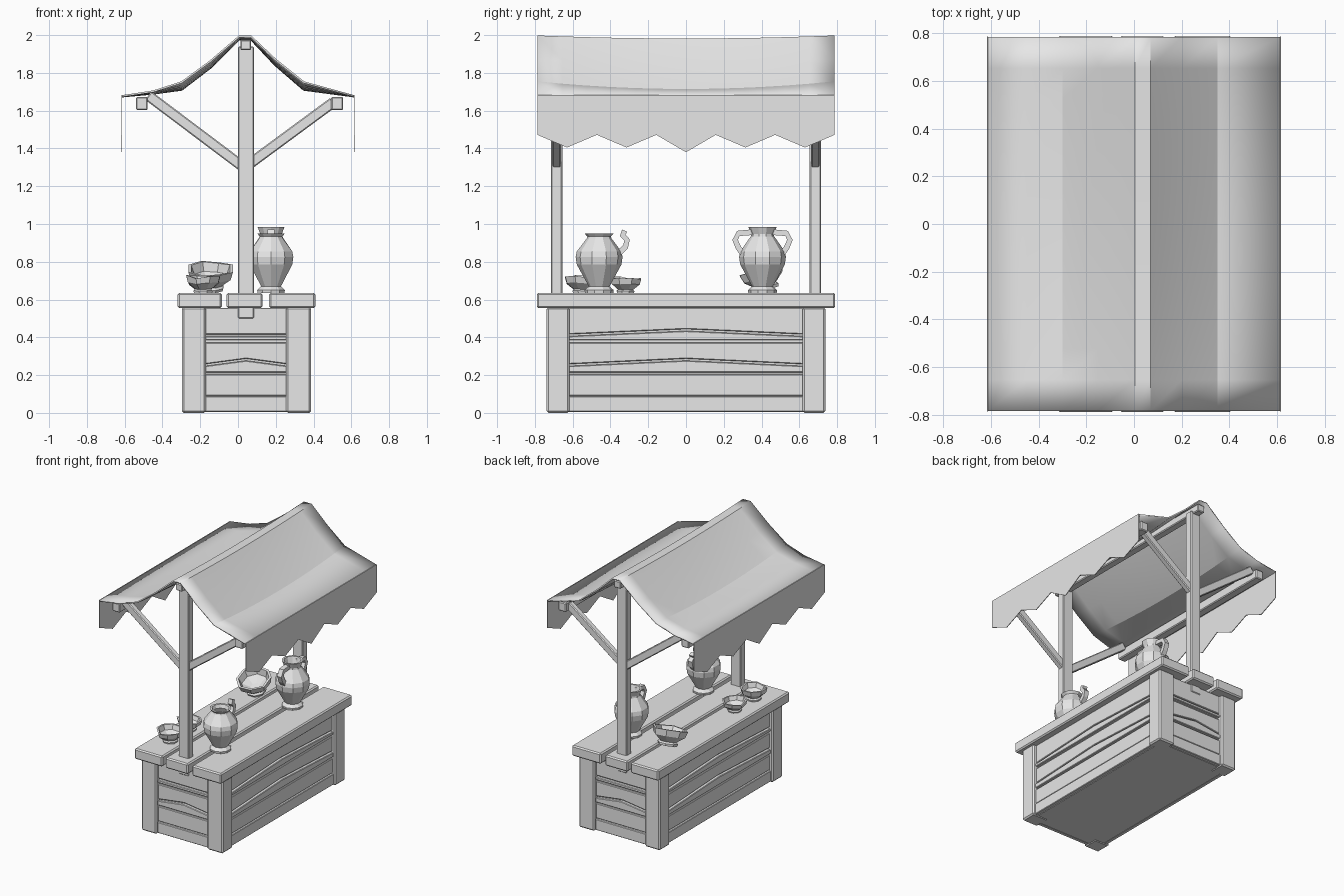
import bpy, bmesh, math, random
from mathutils import Vector, Matrix

random.seed(4)
if "Cube" in bpy.data.objects:
    bpy.data.objects.remove(bpy.data.objects["Cube"], do_unlink=True)

grey = bpy.data.materials.new("plain_grey")
grey.use_nodes = True
grey.diffuse_color = (0.8, 0.8, 0.8, 1)
grey.node_tree.nodes["Principled BSDF"].inputs["Base Color"].default_value = (0.8, 0.8, 0.8, 1)


def finish(bm, name, bevel=0, smooth=None):
    bmesh.ops.recalc_face_normals(bm, faces=bm.faces)
    mesh = bpy.data.meshes.new(name)
    bm.to_mesh(mesh)
    bm.free()
    mesh.materials.append(grey)
    ob = bpy.data.objects.new(name, mesh)
    bpy.context.collection.objects.link(ob)
    if bevel:
        mod = ob.modifiers.new("worn_edges", "BEVEL")
        mod.width = bevel
        mod.segments = 1
    if smooth:
        bpy.ops.object.select_all(action="DESELECT")
        ob.select_set(True)
        bpy.context.view_layer.objects.active = ob
        bpy.ops.object.shade_smooth_by_angle(angle=math.radians(smooth))
    return ob


def box(name, x, y, z, bevel=0.006):
    bm = bmesh.new()
    bmesh.ops.create_cube(bm, size=1)
    for v in bm.verts:
        v.co = [(a + b) / 2 + c * (b - a) for (a, b), c in zip((x, y, z), v.co)]
    return finish(bm, name, bevel)


def prism(name, points, push, bevel=0.0):
    """Outline extruded along a vector."""
    bm = bmesh.new()
    face = bm.faces.new([bm.verts.new(p) for p in points])
    out = bmesh.ops.extrude_face_region(bm, geom=[face])
    verts = [g for g in out["geom"] if isinstance(g, bmesh.types.BMVert)]
    bmesh.ops.translate(bm, vec=Vector(push), verts=verts)
    return finish(bm, name, bevel)


# Counter top planks
for name, x in (("right", (-0.32, -0.085)), ("middle", (-0.06, 0.13)), ("left", (0.165, 0.41))):
    box("counter_plank_" + name, x, (-0.79, 0.79), (0.555, 0.635), 0.009)

# Corner legs and inner body
for x in ((-0.297, -0.17), (0.255, 0.387)):
    for y in ((-0.738, -0.617), (0.617, 0.738)):
        box("corner_leg", x, y, (0, 0.56), 0.01)
box("stall_body", (-0.25, 0.34), (-0.69, 0.69), (0.005, 0.556), 0)

# Wall boards: bottom at ends, bottom in middle, top at ends, top in middle, thickness
boards = (
    (0.005, 0.005, 0.088, 0.088, 0.03),
    (0.092, 0.092, 0.205, 0.205, 0.022),
    (0.215, 0.215, 0.248, 0.277, 0.027),
    (0.258, 0.287, 0.372, 0.372, 0.02),
    (0.385, 0.385, 0.406, 0.434, 0.027),
    (0.416, 0.444, 0.556, 0.556, 0.02),
)


def outline(a, b, b0, b1, t0, t1):
    m = (a + b) / 2
    return (a, b0), (m, b1), (b, b0), (b, t0), (m, t1), (a, t0)


for i, (b0, b1, t0, t1, d) in enumerate(boards):
    for side in (-1, 1):
        x = -0.25 if side < 0 else 0.34
        pts = [(x, u, z) for u, z in outline(-0.625, 0.625, b0, b1, t0, t1)]
        prism("long_wall_board", pts, (side * d, 0, 0), 0.004)
        if i >= 4:
            t1 = min(t1, 0.556) if i == 5 else t0
            b1 = b0
        pts = [(u, side * 0.69, z) for u, z in outline(-0.175, 0.26, b0, b1, t0, t1)]
        prism("end_wall_board", pts, (0, side * d, 0), 0.004)
        b0, b1, t0, t1, d = boards[i]

# Posts, roof beams and diagonal braces
for s in (-1, 1):
    y = sorted((s * 0.655, s * 0.715))
    box("post", (0, 0.085), y, (0.5, 1.94))
    for name, (ax, az), (bx, bz) in (("brace_right", (0.03, 1.3), (-0.475, 1.68)),
                                     ("brace_left", (0.05, 1.31), (0.505, 1.645))):
        n = Vector((az - bz, 0, bx - ax)).normalized() * 0.028
        a, b = Vector((ax, y[0] + 0.008, az)), Vector((bx, y[0] + 0.008, bz))
        prism(name, (a - n, b - n, b + n, a + n), (0, 0.044, 0), 0.006)
box("ridge_beam", (0.012, 0.07), (-0.77, 0.77), (1.92, 1.975))
box("eave_beam_right", (-0.54, -0.478), (-0.74, 0.74), (1.603, 1.672))
box("eave_beam_left", (0.493, 0.557), (-0.74, 0.74), (1.603, 1.672))

# Sagging cloth roof: x, height at gable ends, height at middle
cloth = ((-0.615, 1.682, 1.68), (-0.45, 1.707, 1.695), (-0.3, 1.755, 1.715),
         (-0.15, 1.865, 1.83), (0.005, 1.998, 1.982), (0.07, 1.998, 1.982),
         (0.2, 1.875, 1.845), (0.35, 1.755, 1.715), (0.615, 1.682, 1.68))
bm = bmesh.new()
rows = []
for j in range(13):
    y = -0.785 + 1.57 * j / 12
    k = (abs(y) / 0.785) ** 2
    rows.append([bm.verts.new((x, y, m + (e - m) * k)) for x, e, m in cloth])
for r, q in zip(rows, rows[1:]):
    for i in range(len(cloth) - 1):
        bm.faces.new((r[i], r[i + 1], q[i + 1], q[i]))
roof = finish(bm, "cloth_roof", smooth=22)
mod = roof.modifiers.new("cloth_thickness", "SOLIDIFY")
mod.thickness = 0.01
mod.offset = -1 if roof.data.polygons[0].normal.z > 0 else 1

# Zigzag valances along both eaves
for s in (-1, 1):
    pts = [(s * 0.618, 0.787, 1.683), (s * 0.618, -0.787, 1.683)]
    for i in range(11):
        z = 1.472 if i % 2 == 0 else (1.38 if i == 5 else 1.405)
        pts.append((s * 0.618, -0.787 + 0.1574 * i, z))
    prism("valance", pts, (-s * 0.005, 0, 0))


def lathe(name, profile, sides, place, wobble=0.0):
    """Faceted turned vessel with an open mouth."""
    bm = bmesh.new()
    lift = [random.uniform(-wobble, wobble) for _ in range(sides)]
    top = max(z for r, z in profile)
    rings = []
    for r, z in profile:
        ring = []
        for i in range(sides):
            a = math.tau * (i + 0.5) / sides
            ring.append(bm.verts.new((r * math.cos(a), r * math.sin(a), z + lift[i] * z / top)))
        rings.append(ring)
    for p, q in zip(rings, rings[1:]):
        for i in range(sides):
            j = (i + 1) % sides
            bm.faces.new((p[i], p[j], q[j], q[i]))
    bm.faces.new(rings[0])
    bm.faces.new(rings[-1])
    bm.transform(place)
    return finish(bm, name)


def handle(name, path, centre, side):
    """Square bar swept along a (distance, height) path."""
    bm = bmesh.new()
    rings = []
    for i, p in enumerate(path):
        p = Vector(p)
        t = Vector(path[min(i + 1, len(path) - 1)]) - Vector(path[max(i - 1, 0)])
        n = Vector((-t.y, t.x)).normalized() * 0.015
        rings.append([bm.verts.new((centre[0] + w, centre[1] + side * q.x, q.y))
                      for w, q in ((-0.018, p - n), (0.018, p - n), (0.018, p + n), (-0.018, p + n))])
    for a, b in zip(rings, rings[1:]):
        for i in range(4):
            j = (i + 1) % 4
            bm.faces.new((a[i], a[j], b[j], b[i]))
    bm.faces.new(rings[0])
    bm.faces.new(rings[-1])
    finish(bm, name)


# Jug with one handle, and a two-handled vase
TOP = 0.635
body = [(0.075, 0), (0.077, 0.015), (0.055, 0.035), (0.118, 0.15), (0.124, 0.19), (0.118, 0.22)]
jug = body + [(0.066, 0.288), (0.062, 0.298), (0.077, 0.315), (0.06, 0.315), (0.05, 0.29), (0.09, 0.2), (0.04, 0.05)]
vase = body + [(0.062, 0.3), (0.06, 0.312), (0.075, 0.35), (0.06, 0.35), (0.045, 0.3), (0.09, 0.2), (0.04, 0.05)]
lathe("jug", jug, 10, Matrix.Translation((0.175, -0.46, TOP)))
lathe("vase", vase, 10, Matrix.Translation((0.175, 0.405, TOP)))
handle("jug_handle", ((0.1, 0.84), (0.14, 0.88), (0.148, 0.915), (0.125, 0.94), (0.135, 0.965)), (0.175, -0.46), 1)
for s in (-1, 1):
    handle("vase_handle", ((0.095, 0.83), (0.128, 0.875), (0.145, 0.915), (0.128, 0.95), (0.05, 0.957)),
           (0.175, 0.405), s)

# Rough bowls
bowl = ((0.055, 0), (0.058, 0.012), (0.048, 0.02), (0.092, 0.055), (0.102, 0.09), (0.088, 0.09), (0.075, 0.055), (0.03, 0.03))
for x, y, size, tilt in ((-0.185, -0.55, 0.95, 0), (-0.185, -0.32, 0.88, 0), (-0.145, 0.43, 1.25, 17)):
    place = (Matrix.Translation((x, y, TOP + tilt * 0.001))
             @ Matrix.Rotation(math.radians(tilt), 4, "X") @ Matrix.Scale(size, 4))
    lathe("bowl", bowl, 8, place, 0.012)
